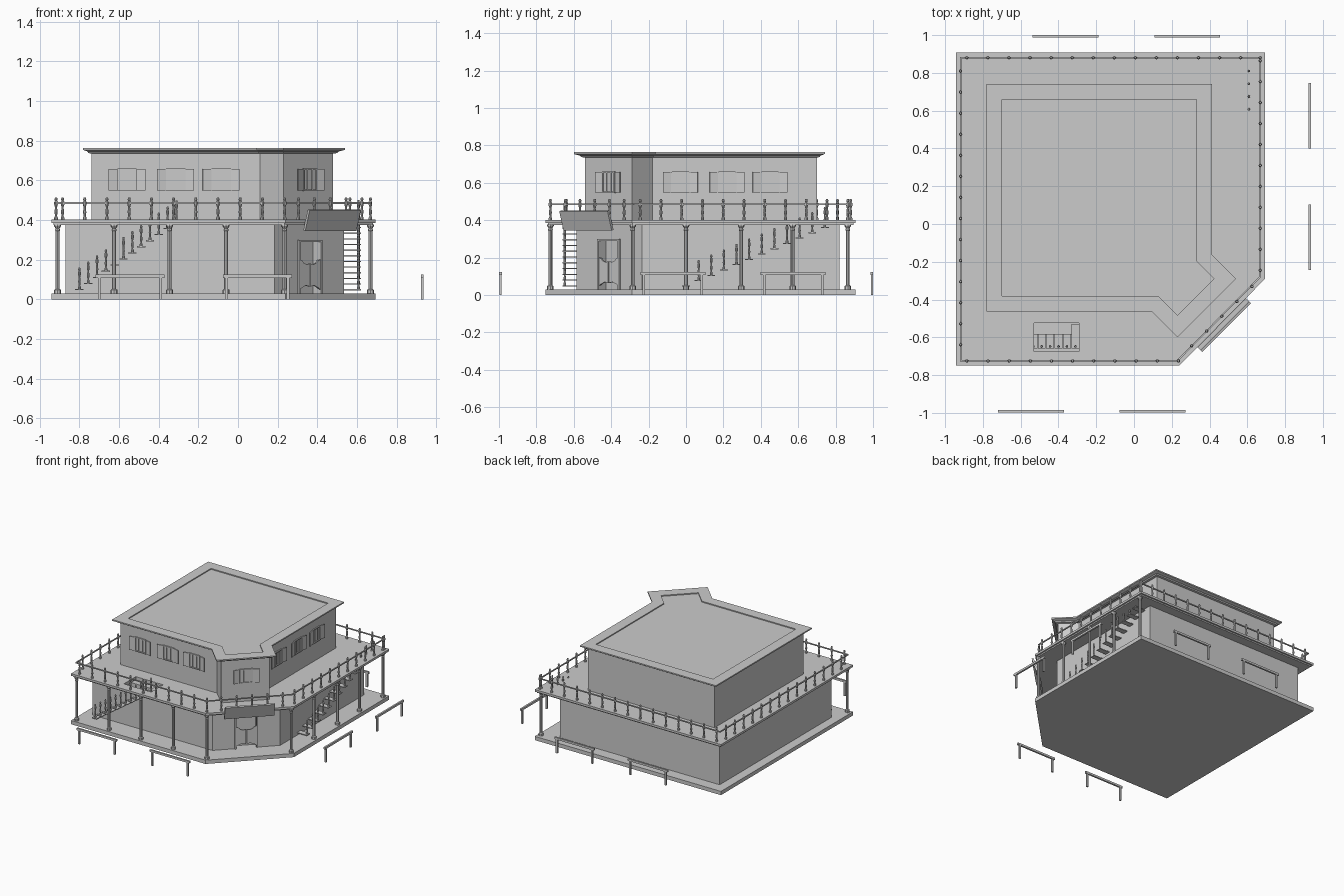
import bpy, bmesh
from math import radians, cos, sin, pi
from mathutils import Matrix, Vector

if "Cube" in bpy.data.objects:
    bpy.data.objects.remove(bpy.data.objects["Cube"])


def finish(name, bm):
    bmesh.ops.recalc_face_normals(bm, faces=bm.faces)
    me = bpy.data.meshes.new(name)
    bm.to_mesh(me)
    bm.free()
    ob = bpy.data.objects.new(name, me)
    bpy.context.collection.objects.link(ob)
    return ob


def box(bm, centre, size, m=Matrix()):
    bmesh.ops.create_cube(bm, size=1, matrix=m @ Matrix.Translation(centre) @ Matrix.Diagonal((*size, 1)))


def frame(x, y, z, angle):
    return Matrix.Translation((x, y, z)) @ Matrix.Rotation(radians(angle), 4, 'Z')


def offset(poly, d):
    """Move every edge of a counter-clockwise outline outward by d."""
    out = []
    for i, p in enumerate(poly):
        p, a, b = Vector(p), Vector(poly[i - 1]), Vector(poly[(i + 1) % len(poly)])
        e, f = (p - a).normalized(), (b - p).normalized()
        n, k = Vector((e.y, -e.x)), Vector((f.y, -f.x))
        out.append(p + (n + k) * d / (1 + n.dot(k)))
    return out


def skin(bm, loops):
    """Join stacked rings of points and cap both ends."""
    rings = [[bm.verts.new(p) for p in l] for l in loops]
    for r, s in zip(rings, rings[1:]):
        for i in range(len(r)):
            j = (i + 1) % len(r)
            bm.faces.new((r[i], r[j], s[j], s[i]))
    bm.faces.new(rings[0][::-1])
    bm.faces.new(rings[-1])


def prism(name, poly, levels):
    bm = bmesh.new()
    skin(bm, [[(p.x, p.y, z) for p in offset(poly, d)] for d, z in levels])
    return finish(name, bm)


def turned(bm, x, y, z, profile, n=8):
    skin(bm, [[(x + r * cos(2 * pi * i / n), y + r * sin(2 * pi * i / n), z + h)
               for i in range(n)] for r, h in profile])


def cut(ob, centre, size, m=Matrix()):
    bm = bmesh.new()
    box(bm, centre, size, m)
    cutter = finish(ob.name + "_cutter", bm)
    cutter.hide_render = True
    cutter.hide_viewport = True
    mod = ob.modifiers.new("opening", 'BOOLEAN')
    mod.object, mod.operation, mod.solver = cutter, 'DIFFERENCE', 'EXACT'


# Floor slab and balcony deck share one chamfered outline
deck_outline = [(-.942, -.75), (.24, -.75), (.694, -.29), (.694, .907), (-.942, .907)]
prism("base_slab", deck_outline, [(0, 0), (0, .03)])
deck = prism("balcony_deck", deck_outline, [(-.012, .375), (-.012, .385), (0, .385), (0, .402)])
cut(deck, (-.41, -.6, .39), (.24, .15, .1))

# Ground floor walls with a recessed doorway in the chamfer
ground = [(-.87, -.585), (.185, -.585), (.535, -.235), (.535, .82), (-.87, .82)]
walls = prism("ground_floor_walls", ground, [(0, .028), (0, .378)])
door_m = frame(.36, -.41, 0, 45)
cut(walls, (0, 0, .16), (.15, .1, .26), door_m)

# Upper storey with corner bay, flared cornice and sunken roof
upper = [(-.74, -.42), (.11, -.42), (.23, -.54), (.48, -.29), (.37, -.18), (.37, .70), (-.74, .70)]
prism("upper_storey_and_roof", upper,
      [(0, .40), (0, .735), (.015, .738), (.02, .746), (.042, .754), (.042, .764),
       (-.04, .764), (-.04, .756)])

# Swing doors with scooped tops, and door trim
bm = bmesh.new()
for s in (-1, 1):
    pts = [(.074, .05), (.074, .20), (.06, .198), (.045, .183), (.025, .176), (.003, .18),
           (.003, .065), (.03, .07), (.055, .06)]
    skin(bm, [[door_m @ Vector((s * x, y, z)) for x, z in pts] for y in (-.006, .004)])
finish("swing_doors", bm)
bm = bmesh.new()
for s in (-1, 1):
    box(bm, (s * .079, -.004, .16), (.012, .012, .26), door_m)
box(bm, (0, -.004, .294), (.17, .012, .012), door_m)
finish("door_trim", bm)

# Blank sign board leaning out from the chamfered balcony edge
bm = bmesh.new()
sign_m = frame(.472, -.53, .40, 45) @ Matrix.Rotation(radians(17), 4, 'X')
box(bm, (0, -.004, 0), (.365, .014, .108), sign_m)
finish("sign_board", bm)

# Upper windows: frame, mullion, pane and two open shutters
bm = bmesh.new()
spots = [(x, -.42, 0) for x in (-.56, -.315, -.085)]
spots += [(.37, y, 90) for y in (-.03, .22, .45)] + [(.36, -.41, 45)]
for x, y, a in spots:
    m = frame(x, y, .603, a)
    box(bm, (0, 0, 0), (.09, .004, .105), m)
    for s in (-1, 1):
        box(bm, (s * .045, -.003, 0), (.008, .012, .112), m)
        box(bm, (0, -.003, s * .053), (.09, .012, .008), m)
        box(bm, (s * .017, -.002, 0), (.005, .008, .10), m)
        hinge = m @ Matrix.Translation((s * .049, -.004, 0)) @ Matrix.Rotation(radians(-s * 12), 4, 'Z')
        box(bm, (s * .023, 0, 0), (.044, .006, .108), hinge)
finish("windows_and_shutters", bm)

# Porch columns
column = [(.017, 0), (.017, .02), (.010, .025), (.010, .315), (.013, .32), (.010, .33), (.018, .342), (.018, .35)]
bm = bmesh.new()
for x, y in [(-.91, -.725), (-.625, -.725), (-.345, -.725), (-.06, -.725), (.235, -.725),
             (.668, -.285), (.668, 0), (.668, .295), (.668, .57), (.668, .865)]:
    turned(bm, x, y, .028, column)
finish("porch_columns", bm)

# Balcony railing: turned posts and a single rail
baluster = [(.009, 0), (.009, .012), (.005, .02), (.008, .04), (.005, .065), (.009, .078),
            (.009, .092), (.005, .096), (.008, .104), (.005, .114)]
bm = bmesh.new()
for i in range(11):
    turned(bm, -.885 + .112 * i, -.725, .40, baluster)
    turned(bm, .668, .865 - .111 * i, .40, baluster)
for i in range(15):
    turned(bm, -.885 + .1115 * i if i < 14 else .668, .88, .40, baluster)
    if i < 14:
        turned(bm, -.918, .81 - .1115 * i, .40, baluster)
for i in range(5):
    turned(bm, .305 + .08 * i, -.645 + .0785 * i, .40, baluster)
finish("balcony_posts", bm)
bm = bmesh.new()
path = offset(deck_outline, -.026)
for a, b in zip(path, path[1:] + path[:1]):
    c, d = (a + b) / 2, b - a
    m = Matrix.Translation((c.x, c.y, .486)) @ Vector((d.x, d.y, 0)).to_track_quat('X', 'Z').to_matrix().to_4x4()
    box(bm, (0, 0, 0), (d.length + .008, .008, .008), m)
finish("balcony_rail", bm)

# Open stairs along the front and right walls, one post per tread
for name, x0, y0, run, angle, n in (("front_stairs", -.80, -.595, .0445, 0, 12),
                                    ("right_stairs", .555, 0, .0675, 90, 13)):
    bm = bmesh.new()
    for i in range(n):
        m = frame(x0, y0, .043 + .37 / n * (i + .2), angle)
        box(bm, (run * i, 0, 0), (.042, .13, .006), m)
        p = m @ Vector((run * i, -.053, .002))
        turned(bm, p.x, p.y, p.z, [(r * .8, h * .95) for r, h in baluster])
    finish(name, bm)

# Hitching rails around the building
bm = bmesh.new()
for x, y, a in [(-.545, -.992, 0), (.0975, -.992, 0), (-.3625, .994, 0), (.2825, .994, 0),
                (.93, .5725, 90), (.93, -.07, 90)]:
    m = frame(x, y, 0, a)
    box(bm, (0, 0, .116), (.348, .014, .016), m)
    for s in (-1, 1):
        box(bm, (s * .155, 0, .056), (.014, .012, .112), m)
finish("hitching_rails", bm)
